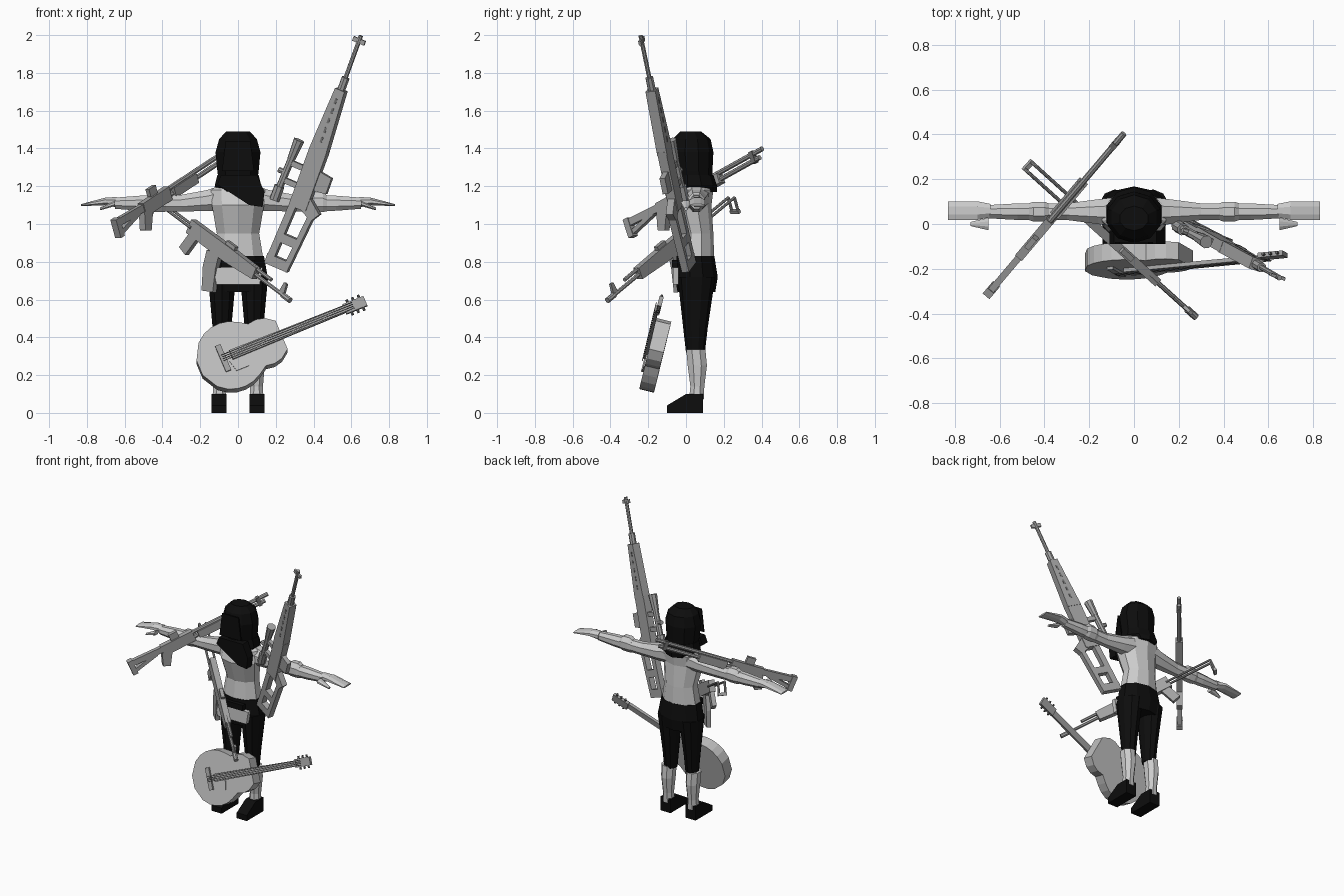
import bpy, bmesh, math
from mathutils import Vector, Matrix

cube = bpy.data.objects.get("Cube")
if cube:
    bpy.data.objects.remove(cube, do_unlink=True)


def material(name, value):
    mat = bpy.data.materials.new(name)
    mat.use_nodes = True
    colour = (value, value, value, 1)
    mat.diffuse_color = colour
    mat.node_tree.nodes["Principled BSDF"].inputs["Base Color"].default_value = colour
    return mat


BLACK = material("black cloth", .004)
PALE = material("pale grey cloth", .6)
WOOD = material("guitar grey", .52)
METAL = material("weapon grey", .36)
DARK = material("dark grey", .16)


def finish(name, bm, mat):
    bmesh.ops.recalc_face_normals(bm, faces=bm.faces)
    mesh = bpy.data.meshes.new(name)
    bm.to_mesh(mesh)
    bm.free()
    mesh.materials.append(mat)
    obj = bpy.data.objects.new(name, mesh)
    bpy.context.collection.objects.link(obj)


def loft(name, mat, rings, upright=True, fixed=0, side=1, sides=10):
    """Rings are (position along axis, moving centre, radius a, radius b).
    Upright lofts keep x fixed and move y; sideways lofts keep y fixed and move z."""
    bm = bmesh.new()
    loops = []
    for position, centre, radius_a, radius_b in rings:
        loop = []
        for i in range(sides):
            angle = math.tau * (i + .5) / sides
            a = fixed + radius_a * math.cos(angle)
            b = centre + radius_b * math.sin(angle)
            x, y, z = (a, b, position) if upright else (position, a, b)
            loop.append(bm.verts.new((side * x, y, z)))
        loops.append(loop)
    for low, high in zip(loops, loops[1:]):
        for i in range(sides):
            j = (i + 1) % sides
            bm.faces.new((low[i], low[j], high[j], high[i]))
    bm.faces.new(loops[0])
    bm.faces.new(loops[-1])
    finish(name, bm, mat)


class Frame:
    """Local axes: s along the object, h across it, w out of its side."""

    def __init__(self, prefix, start, end, normal):
        self.prefix = prefix
        along = (Vector(end) - Vector(start)).normalized()
        out = Vector(normal)
        out = (out - along * out.dot(along)).normalized()
        across = out.cross(along)
        self.matrix = Matrix((along, across, out)).transposed().to_4x4()
        self.matrix.translation = Vector(start)

    def plate(self, part, outline, thick=.04, mat=METAL, w=0):
        bm = bmesh.new()
        face = bm.faces.new([bm.verts.new((s, h, w - thick / 2)) for s, h in outline])
        extruded = bmesh.ops.extrude_face_region(bm, geom=[face])["geom"]
        moved = [v for v in extruded if isinstance(v, bmesh.types.BMVert)]
        bmesh.ops.translate(bm, verts=moved, vec=(0, 0, thick))
        bm.transform(self.matrix)
        finish(f"{self.prefix}_{part}", bm, mat)

    def bar(self, part, start, end, width, tip=None, thick=.04, mat=METAL, w=0):
        """Flat bar from start to end, tapering from width to tip."""
        a, b = Vector(start), Vector(end)
        across = (b - a).orthogonal().normalized() / 2
        near, far = across * width, across * (tip or width)
        self.plate(part, (a - near, b - far, b + far, a + near), thick, mat, w)

    def rod(self, part, start, end, radius, tip=None, mat=METAL, w=0):
        a, b = Vector((*start, w)), Vector((*end, w))
        bm = bmesh.new()
        turn = (b - a).to_track_quat("Z", "Y").to_matrix().to_4x4()
        bmesh.ops.create_cone(bm, cap_ends=True, segments=8, radius1=radius,
                              radius2=tip or radius, depth=(b - a).length,
                              matrix=Matrix.Translation((a + b) / 2) @ turn)
        bm.transform(self.matrix)
        finish(f"{self.prefix}_{part}", bm, mat)


# Torso and hips
loft("jacket", PALE, [(.79, .05, .145, .1), (.95, .055, .118, .09), (1.1, .025, .145, .11),
                      (1.18, .045, .15, .1), (1.23, .05, .08, .07)])
loft("trouser_hips", BLACK, [(.64, .055, .15, .1), (.72, .055, .165, .113),
                             (.83, .05, .145, .1)])
front = Frame("front", start=(0, 0, 0), end=(1, 0, 0), normal=(0, -1, 0))
front.bar("hem", (0, .68), (0, .77), width=.23, tip=.26, thick=.03, mat=PALE, w=.055)
front.bar("belt", (-.09, .79), (.09, .79), width=.04, thick=.03, mat=BLACK, w=.06)

# Hood, veil and scarf
loft("hood", BLACK, [(1.18, .04, .1, .1), (1.28, .035, .115, .105), (1.38, .03, .125, .115),
                     (1.45, .03, .105, .1), (1.49, .025, .065, .055)])
front.bar("veil", (0, 1.28), (0, 1.44), width=.17, tip=.13, thick=.01, mat=BLACK, w=.085)
loft("scarf", BLACK, [(1.17, .05, .1, .115), (1.2, .045, .13, .12), (1.26, .04, .115, .105)])
front.plate("scarf_drape", [(-.11, 1.21), (.06, 1.1), (.13, 1.09), (.14, 1.17), (.1, 1.26),
                            (-.09, 1.26)], thick=.06, mat=BLACK, w=.06)

# Limbs, one pair per side
for side, label in ((1, "left"), (-1, "right")):
    loft(f"{label}_trouser_leg", BLACK,
         [(.32, .05, .043, .05), (.45, .05, .052, .065), (.72, .055, .078, .1)],
         fixed=.085, side=side)
    loft(f"{label}_boot", PALE,
         [(.07, .055, .04, .042), (.14, .06, .037, .04), (.25, .06, .047, .055),
          (.335, .052, .05, .055)], fixed=.098, side=side, sides=8)
    shoe = Frame(f"{label}_shoe", start=(side * .1, 0, 0), end=(side * .1, 1, 0),
                 normal=(1, 0, 0))
    shoe.plate("upper", [(-.1, 0), (.09, 0), (.09, .1), (0, .1), (-.1, .04)],
               thick=.08, mat=BLACK)

    def arm_part(part, rings, fixed=.055):
        loft(f"{label}_{part}", PALE, rings, upright=False, fixed=fixed, side=side, sides=8)

    arm_part("sleeve", [(.08, 1.14, .07, .075), (.16, 1.125, .06, .06), (.3, 1.11, .04, .048),
                        (.52, 1.11, .04, .043), (.65, 1.11, .032, .032)])
    arm_part("elbow_pad", [(.38, 1.11, .04, .048), (.4, 1.115, .048, .056),
                           (.45, 1.115, .048, .056), (.47, 1.11, .04, .046)])
    arm_part("hand", [(.64, 1.115, .032, .03), (.7, 1.12, .045, .022), (.83, 1.1, .045, .006)],
             fixed=.06)
    arm_part("thumb", [(.65, 1.11, .03, .016), (.73, 1.08, .01, .008)], fixed=0)

# Guitar: the outline is the union of two round bouts, mirrored about the neck
guitar = Frame("guitar", start=(0, -.2, .32), end=(.62, -.14, .57), normal=(0, -.97, .24))


def bout(s, centre, radius):
    return math.sqrt(max(0, radius ** 2 - (s - centre) ** 2))


steps = [-.22 + .047 * i for i in range(11)]
half = [(s, max(bout(s, -.04, .185), bout(s, .15, .13))) for s in steps]
guitar.plate("body", half + [(s, -h) for s, h in reversed(half)], thick=.08, mat=WOOD, w=-.04)
guitar.bar("neck", (-.04, 0), (.62, 0), width=.052, tip=.04, thick=.018, w=.008)
guitar.bar("headstock", (.61, 0), (.73, 0), width=.056, thick=.022)
guitar.bar("bridge", (-.085, -.075), (-.085, .075), width=.03, thick=.016, w=.005)
guitar.bar("pickguard", (-.01, -.03), (-.01, -.09), width=.1, tip=.07, thick=.008, mat=WOOD,
           w=.003)
for i in range(4):
    h = (i - 1.5) * .011
    guitar.rod("string", (-.09, h), (.66, h), radius=.002, mat=DARK, w=.02)
for i in range(3):
    s = .64 + i * .033
    guitar.rod("tuning_peg", (s, -.045), (s, .045), radius=.007, mat=DARK)

# Long rifle at the left shoulder
rifle = Frame("long_rifle", start=(.206, .015, .77), end=(.65, -.24, 1.995),
              normal=(-.35, -1, -.07))
rifle.rod("barrel", (.9, 0), (1.33, 0), radius=.012)
rifle.rod("gas_block", (.98, 0), (1.09, 0), radius=.022)
rifle.bar("front_sight", (1.3, -.035), (1.3, .035), width=.025, thick=.014)
rifle.bar("handguard", (.66, 0), (1.02, 0), width=.1, tip=.056, thick=.055)
for i in range(5):
    s = .72 + i * .055
    rifle.bar("vent", (s, 0), (s + .03, 0), width=.012, thick=.059, mat=DARK)
rifle.bar("receiver", (.34, 0), (.68, 0), width=.1, thick=.05)
rifle.bar("magazine", (.515, -.04), (.515, -.12), width=.11, tip=.09, thick=.03)
rifle.bar("grip", (.38, -.03), (.33, -.11), width=.08, tip=.06)
rifle.bar("stock_top", (0, .05), (.36, .03), width=.04)
rifle.bar("stock_bottom", (0, -.05), (.34, -.085), width=.03)
rifle.bar("butt", (.027, -.065), (.027, .07), width=.055)
rifle.bar("stock_web", (.16, -.06), (.16, .04), width=.05)
rifle.rod("scope_tube", (.34, .14), (.67, .125), radius=.02)
rifle.rod("scope_lens", (.57, .13), (.68, .125), radius=.022, tip=.03)
rifle.rod("scope_eyepiece", (.33, .14), (.41, .14), radius=.028)
rifle.rod("scope_dial", (.49, .13), (.49, .175), radius=.015)
for s in (.45, .55):
    rifle.bar("scope_mount", (s, .04), (s, .13), width=.03, thick=.025)

# Assault rifle across the waist
carbine = Frame("carbine", start=(-.45, .24, 1.14), end=(.27, -.41, .6), normal=(-.67, -.74, 0))
carbine.rod("barrel", (.8, 0), (1.11, 0), radius=.011)
carbine.rod("gas_tube", (.78, .03), (.95, .03), radius=.011)
carbine.rod("muzzle", (1.06, 0), (1.12, 0), radius=.016)
carbine.bar("front_sight", (1.05, 0), (1.05, .065), width=.04, tip=.02, thick=.015)
carbine.bar("handguard", (.62, 0), (.84, .007), width=.085, tip=.065)
carbine.bar("receiver", (.31, 0), (.63, 0), width=.08, tip=.085)
carbine.bar("rear_sight", (.58, .05), (.65, .05), width=.025, thick=.025)
carbine.bar("magazine_top", (.525, -.04), (.545, -.14), width=.09, thick=.03)
carbine.bar("magazine_curve", (.545, -.13), (.59, -.24), width=.09, tip=.08, thick=.03)
carbine.bar("grip", (.36, -.03), (.33, -.14), width=.06, thick=.03)
for w in (-.022, .022):
    carbine.rod("stock_wire", (0, 0), (.33, 0), radius=.008, w=w)
    carbine.rod("stock_drop", (0, 0), (.01, -.08), radius=.008, w=w)
carbine.bar("stock_butt", (0, -.08), (.02, -.08), width=.02, thick=.06)

# Twin-tube shotgun behind the right shoulder
shotgun = Frame("shotgun", start=(-.65, -.31, .98), end=(-.04, .41, 1.38), normal=(.72, -.61, 0))
shotgun.rod("barrel", (.4, .02), (1.025, .02), radius=.014)
shotgun.rod("lower_tube", (.4, -.015), (.99, -.015), radius=.014)
shotgun.bar("muzzle_clamp", (.95, -.03), (.95, .035), width=.025, thick=.03, mat=DARK)
shotgun.bar("forend", (.5, -.01), (.7, -.01), width=.055, thick=.048)
shotgun.bar("receiver", (.24, 0), (.47, 0), width=.075)
shotgun.bar("sight", (.35, .04), (.35, .085), width=.06, thick=.025)
shotgun.bar("grip", (.265, -.02), (.225, -.11), width=.07, tip=.05)
shotgun.bar("stock", (.02, .02), (.26, .01), width=.04, thick=.03)
shotgun.bar("stock_strut", (.02, -.04), (.2, 0), width=.025, thick=.03)
shotgun.bar("butt", (.018, -.06), (.018, .045), width=.035)
